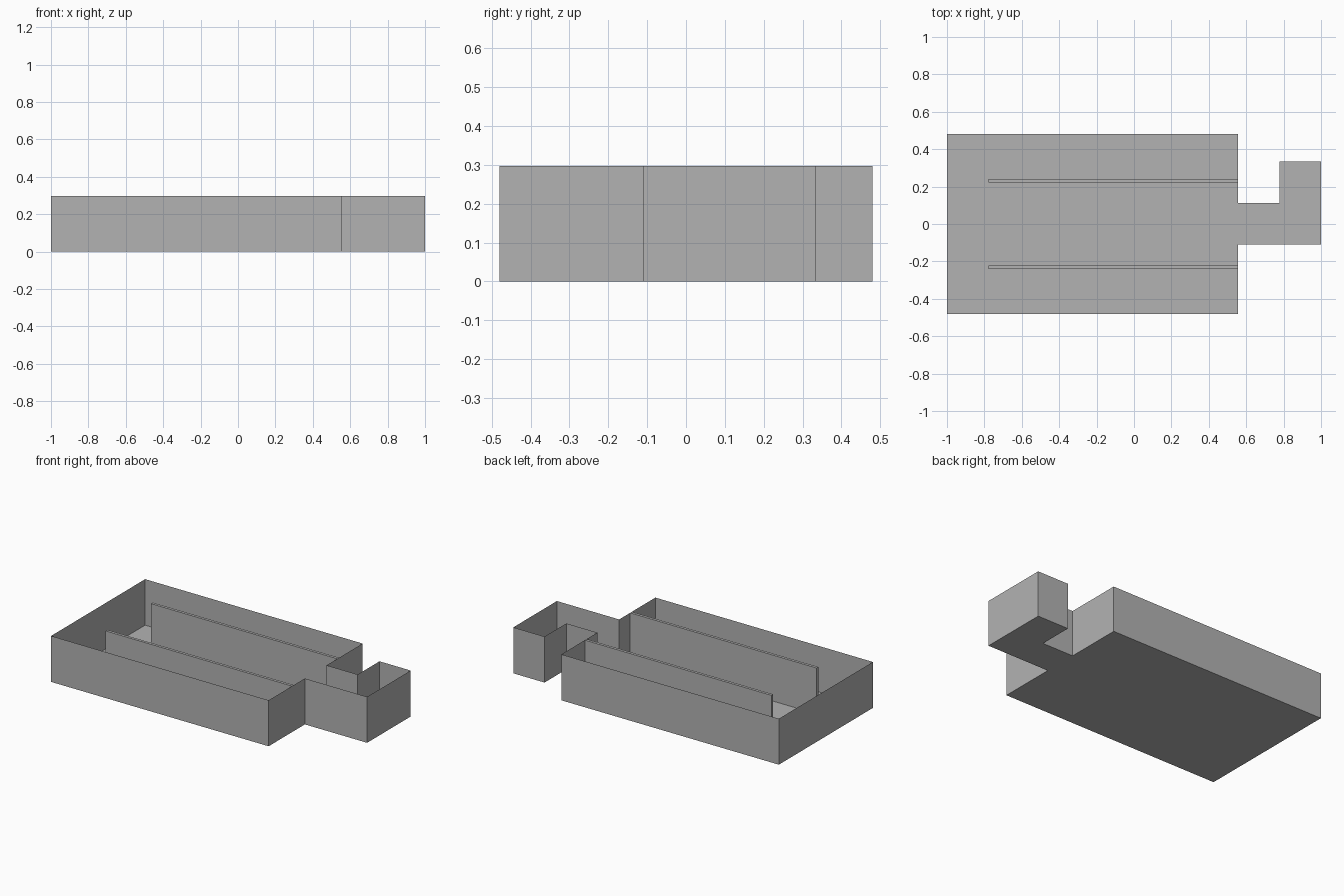
import bpy, bmesh

if "Cube" in bpy.data.objects:
    bpy.data.objects.remove(bpy.data.objects["Cube"])

HEIGHT = 0.297
# Plan outline: main room, short passage, and end alcove turning back
OUTLINE = [(-1, -0.48), (0.555, -0.48), (0.555, -0.11), (1, -0.11),
           (1, 0.335), (0.777, 0.335), (0.777, 0.112), (0.555, 0.112),
           (0.555, 0.48), (-1, 0.48)]

grey = bpy.data.materials.new("plain grey")
grey.diffuse_color = (0.45, 0.45, 0.45, 1)
grey.use_nodes = True
grey.node_tree.nodes["Principled BSDF"].inputs["Base Color"].default_value = grey.diffuse_color


def add_object(name, bm):
    mesh = bpy.data.meshes.new(name)
    bm.to_mesh(mesh)
    bm.free()
    mesh.materials.append(grey)
    obj = bpy.data.objects.new(name, mesh)
    bpy.context.collection.objects.link(obj)
    return obj


# Floor sheet filling the outline
bm = bmesh.new()
bm.faces.new([bm.verts.new((x, y, 0)) for x, y in OUTLINE])
add_object("floor", bm)

# Thin outer walls, open at the top
bm = bmesh.new()
low = [bm.verts.new((x, y, 0)) for x, y in OUTLINE]
high = [bm.verts.new((x, y, HEIGHT)) for x, y in OUTLINE]
for i in range(len(OUTLINE)):
    j = (i + 1) % len(OUTLINE)
    bm.faces.new((low[i], low[j], high[j], high[i]))
add_object("outer_walls", bm)

# Two long dividers, joined to the passage end and free at the other
X0, X1, Y0, Y1 = -0.778, 0.555, 0.222, 0.24
for name, side in (("front_divider", -1), ("back_divider", 1)):
    bm = bmesh.new()
    bmesh.ops.create_cube(bm, size=1)
    bmesh.ops.scale(bm, vec=(X1 - X0, Y1 - Y0, HEIGHT), verts=bm.verts)
    bmesh.ops.translate(bm, verts=bm.verts,
                        vec=((X0 + X1) / 2, side * (Y0 + Y1) / 2, HEIGHT / 2))
    add_object(name, bm)
